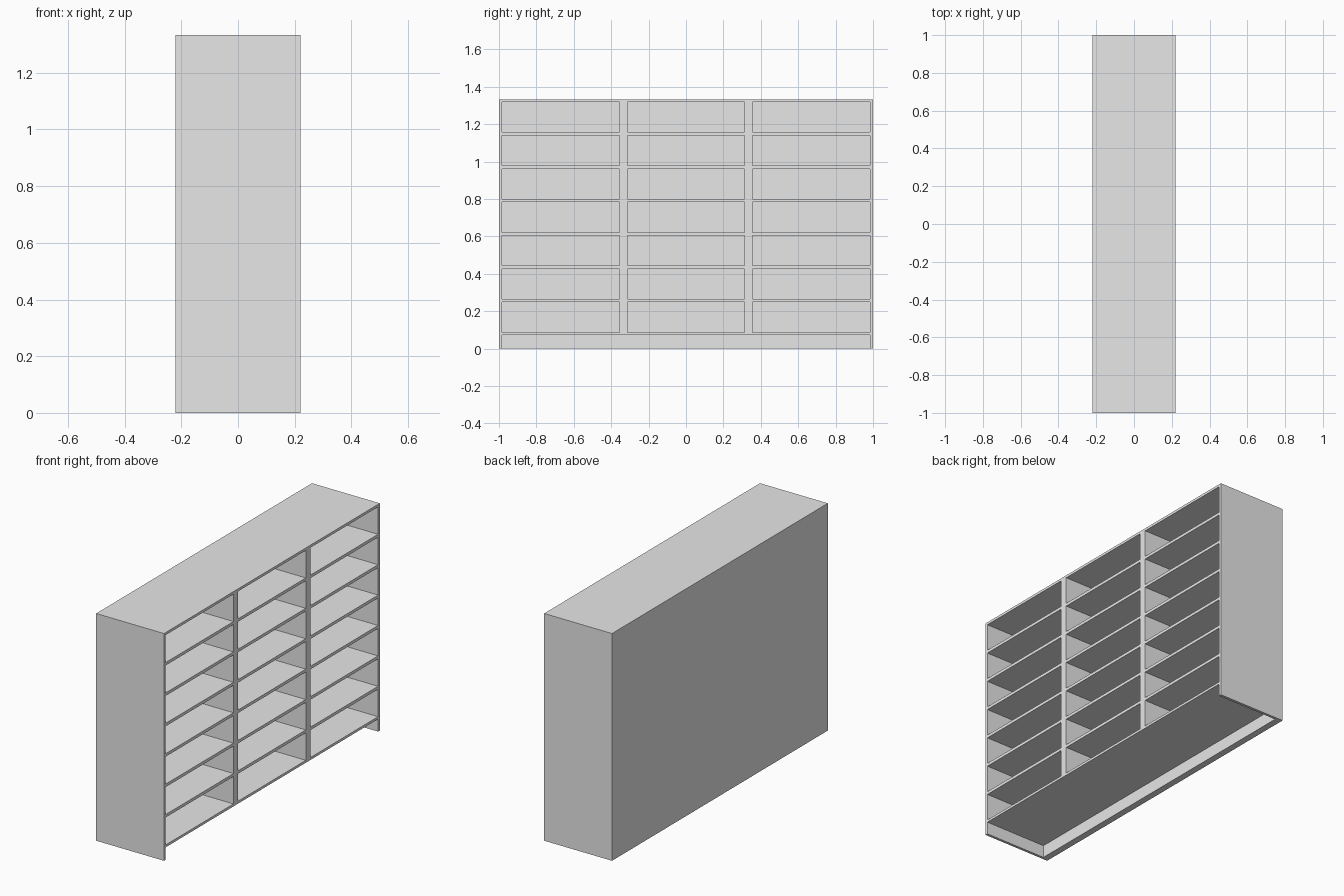
import bpy
import bmesh

cube = bpy.data.objects.get("Cube")
if cube:
    bpy.data.objects.remove(cube, do_unlink=True)

grey = bpy.data.materials.new("light_grey")
grey.use_nodes = True
grey.diffuse_color = (0.8, 0.8, 0.8, 1)
grey.node_tree.nodes["Principled BSDF"].inputs["Base Color"].default_value = (0.8, 0.8, 0.8, 1)

# Overall size and panel sizes
DEPTH, LENGTH, HEIGHT = 0.22, 1.0, 1.333    # half depth, half length, full height
SIDE, BACK, BOARD = 0.016, 0.04, 0.0175
TOP_Z, PITCH, BASE_Z = 1.318, 0.1783, 0.0875
ROWS = 7
BAYS = [(-0.984, -0.356), (-0.314, 0.314), (0.356, 0.984)]
INNER = LENGTH - SIDE
BACK_X = -DEPTH + BACK


def box(name, low, high):
    """Flat-sided panel between two opposite corners."""
    mesh = bpy.data.meshes.new(name)
    bm = bmesh.new()
    bmesh.ops.create_cube(bm, size=1)
    for v in bm.verts:
        v.co = [(a + b) / 2 + c * (b - a) for a, b, c in zip(low, high, v.co)]
    bm.to_mesh(mesh)
    bm.free()
    mesh.materials.append(grey)
    obj = bpy.data.objects.new(name, mesh)
    bpy.context.collection.objects.link(obj)
    return obj


# Outer case
box("right_end_panel", (-DEPTH, -LENGTH, 0), (DEPTH, -INNER, HEIGHT))
box("left_end_panel", (-DEPTH, INNER, 0), (DEPTH, LENGTH, HEIGHT))
box("back_panel", (-DEPTH, -INNER, 0), (BACK_X, INNER, HEIGHT))
box("top_board", (BACK_X, -INNER, TOP_Z), (DEPTH, INNER, HEIGHT))
box("bottom_board", (BACK_X, -INNER, BASE_Z - 0.0145), (DEPTH, INNER, BASE_Z))

# Upright dividers between neighbouring bays
for i in range(len(BAYS) - 1):
    box(f"divider_{i + 1}", (BACK_X, BAYS[i][1], BASE_Z), (DEPTH, BAYS[i + 1][0], TOP_Z))

# Shelves in every bay
for b, (y0, y1) in enumerate(BAYS):
    for r in range(1, ROWS):
        z = TOP_Z - r * PITCH
        box(f"shelf_bay{b + 1}_{r}", (BACK_X, y0, z), (DEPTH, y1, z + BOARD))
